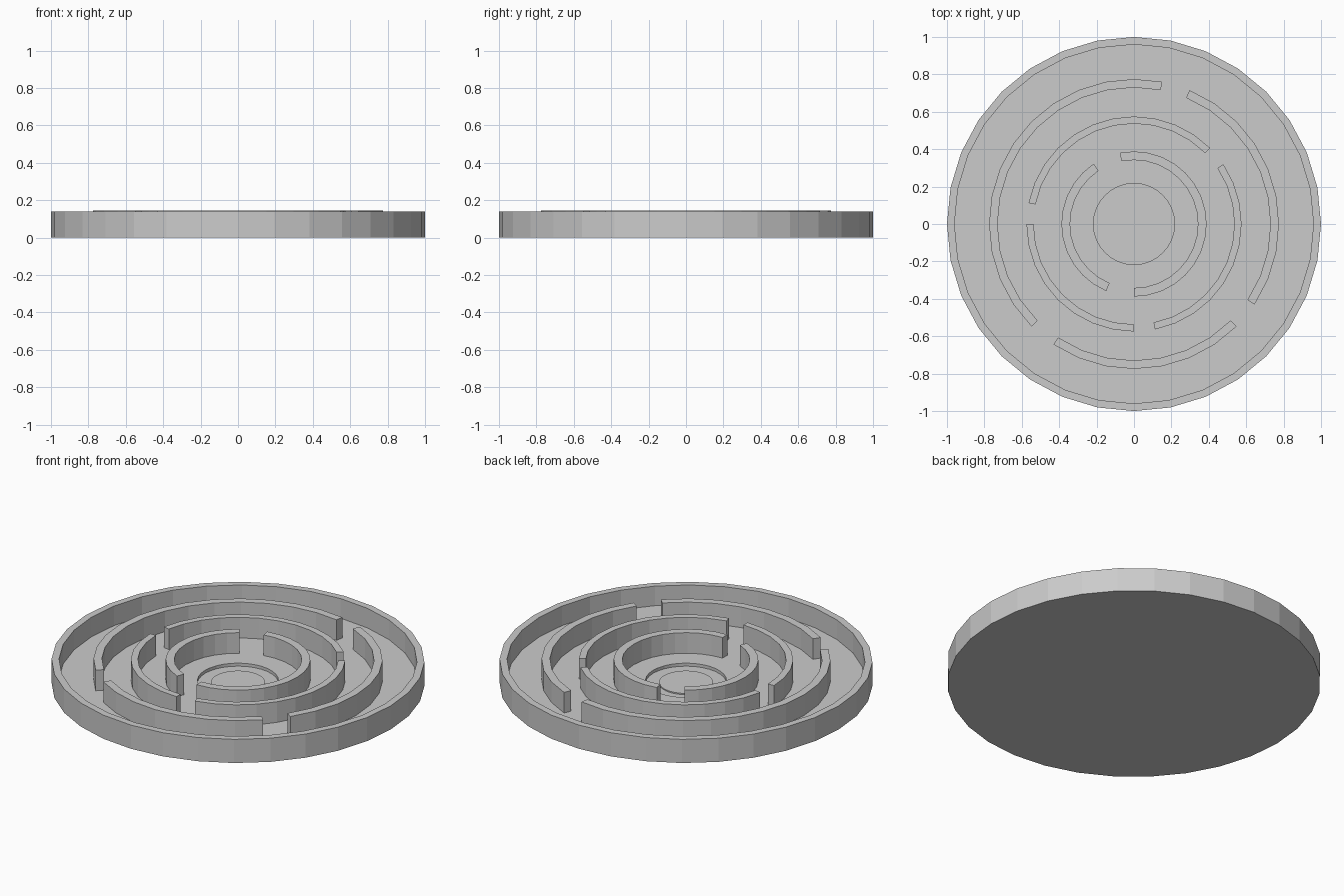
import bpy, bmesh
from math import sin, cos, pi

if "Cube" in bpy.data.objects:
    bpy.data.objects.remove(bpy.data.objects["Cube"])

N = 32                      # sides of every circle
FLOOR, RIM, WALL = 0.024, 0.14, 0.146


def pt(r, i, z):
    a = 2 * pi * i / N
    return (r * cos(a), r * sin(a), z)


def finish(name, bm):
    bmesh.ops.recalc_face_normals(bm, faces=bm.faces)
    me = bpy.data.meshes.new(name)
    bm.to_mesh(me)
    bm.free()
    ob = bpy.data.objects.new(name, me)
    bpy.context.collection.objects.link(ob)
    return ob


def lathe(name, profile):
    """Closed tray turned from (radius, z) rings, capped at both ends."""
    bm = bmesh.new()
    rings = [[bm.verts.new(pt(r, i, z)) for i in range(N)] for r, z in profile]
    for a, b in zip(rings, rings[1:]):
        for i in range(N):
            j = (i + 1) % N
            bm.faces.new((a[i], a[j], b[j], b[i]))
    bm.faces.new(rings[0])
    bm.faces.new(rings[-1])
    return finish(name, bm)


def arc_wall(name, r_in, r_out, start, end):
    """Curved wall between two segment numbers."""
    bm = bmesh.new()
    loops = [[bm.verts.new(pt(r, i, z)) for r, z in
              ((r_in, FLOOR), (r_out, FLOOR), (r_out, WALL), (r_in, WALL))]
             for i in range(start, end + 1)]
    for a, b in zip(loops, loops[1:]):
        for k in range(4):
            m = (k + 1) % 4
            bm.faces.new((a[k], a[m], b[m], b[k]))
    bm.faces.new(loops[0])
    bm.faces.new(loops[-1])
    return finish(name, bm)


# round tray with raised rim and a shallow goal recess in the middle
lathe("tray", [(1, 0), (1, RIM), (0.96, RIM), (0.96, FLOOR),
               (0.217, FLOOR), (0.217, 0.006)])

# small raised pad inside the recess
lathe("goal_pad", [(0.145, 0.004), (0.145, 0.013)])

# maze walls: inner radius, outer radius, (start, end) segments
rings = {
    "outer_wall": (0.73, 0.775, [(7, 20), (21, 28), (29, 38)]),
    "middle_wall": (0.537, 0.575, [(4, 15), (16, 24), (25, 35)]),
    "inner_wall": (0.342, 0.388, [(11, 22), (24, 41)]),
}
for name, (r0, r1, spans) in rings.items():
    for n, (s, e) in enumerate(spans, 1):
        arc_wall(f"{name}_{n}", r0, r1, s, e)
